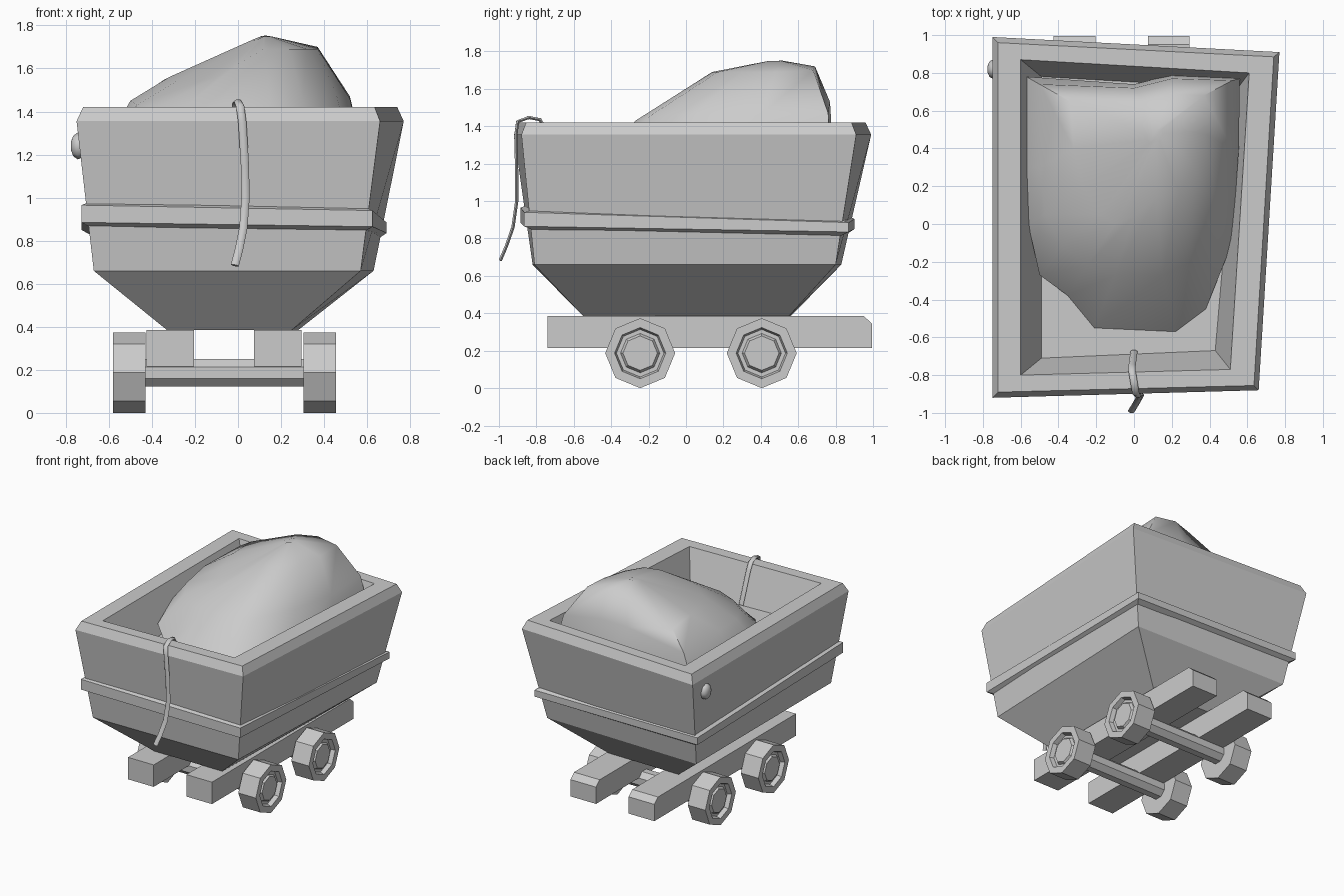
import bpy, bmesh, math
from mathutils import Vector

if "Cube" in bpy.data.objects:
    bpy.data.objects.remove(bpy.data.objects["Cube"])

grey = bpy.data.materials.new("plain grey")
grey.diffuse_color = (0.6, 0.6, 0.6, 1)
grey.use_nodes = True
grey.node_tree.nodes["Principled BSDF"].inputs["Base Color"].default_value = grey.diffuse_color


def make(name, verts, faces, smooth=None):
    me = bpy.data.meshes.new(name)
    me.from_pydata(verts, [], faces)
    bm = bmesh.new()
    bm.from_mesh(me)
    bmesh.ops.recalc_face_normals(bm, faces=bm.faces)
    bm.to_mesh(me)
    bm.free()
    me.materials.append(grey)
    ob = bpy.data.objects.new(name, me)
    bpy.context.collection.objects.link(ob)
    if smooth:
        bpy.context.view_layer.objects.active = ob
        ob.select_set(True)
        bpy.ops.object.shade_smooth_by_angle(angle=math.radians(smooth))
        ob.select_set(False)
    return ob


def loft(name, rings, cap_start=True, cap_end=True, closed=False, smooth=None):
    """Join equal-sized rings of points with quads."""
    n = len(rings[0])
    k = len(rings)
    verts = [p for r in rings for p in r]
    faces = []
    for a in range(k if closed else k - 1):
        b = (a + 1) % k
        for i in range(n):
            j = (i + 1) % n
            faces.append((a * n + i, a * n + j, b * n + j, b * n + i))
    if not closed:
        if cap_start:
            faces.append(tuple(range(n)))
        if cap_end:
            faces.append(tuple(range((k - 1) * n, k * n)))
    return make(name, verts, faces, smooth)


def level(z, *corners):
    return [(x, y, z) for x, y in corners]


# Tub: corners run front left, front right, back right, back left
loft("tub", [
    level(0.385, (-0.33, -0.55), (0.25, -0.55), (0.28, 0.55), (-0.33, 0.56)),
    level(0.66, (-0.67, -0.82), (0.57, -0.81), (0.63, 0.80), (-0.67, 0.83)),
    level(1.355, (-0.75, -0.92), (0.66, -0.88), (0.77, 0.91), (-0.75, 0.99)),
    level(1.42, (-0.72, -0.89), (0.635, -0.855), (0.74, 0.885), (-0.72, 0.96)),
    level(1.42, (-0.60, -0.80), (0.51, -0.77), (0.61, 0.80), (-0.60, 0.87)),
    level(1.13, (-0.49, -0.71), (0.43, -0.67), (0.55, 0.72), (-0.49, 0.78)),
])

# Slanted band around the tub
inner = [(-0.69, -0.84), (0.59, -0.82), (0.66, 0.83), (-0.69, 0.87)]
outer = [(-0.728, -0.885), (0.625, -0.865), (0.69, 0.87), (-0.728, 0.90)]
top = [0.98, 0.955, 0.90, 0.92]
low = [0.885, 0.865, 0.835, 0.85]


def band_ring(corners, heights, dz):
    return [(x, y, z + dz) for (x, y), z in zip(corners, heights)]


loft("band", [band_ring(inner, top, 0), band_ring(outer, top, -0.015),
              band_ring(outer, low, 0), band_ring(inner, low, -0.02)], closed=True)

# Heap of load: three rings rising to a peak
base = [(-.57, .78, 1.33), (-.57, .3, 1.33), (-.56, 0, 1.3), (-.50, -.27, 1.22),
        (-.35, -.38, 1.13), (-.21, -.55, 1.13), (.22, -.57, 1.13), (.38, -.45, 1.13),
        (.52, -.1, 1.2), (.555, .4, 1.3), (.56, .77, 1.3), (.2, .79, 1.2), (0, .74, 1.2)]
middle = [(-.5, .74, 1.44), (-.5, .3, 1.45), (-.47, .05, 1.43), (-.38, -.12, 1.42),
          (-.25, -.22, 1.42), (-.1, -.27, 1.43), (.15, -.27, 1.43), (.3, -.2, 1.45),
          (.46, .05, 1.47), (.52, .4, 1.46), (.52, .76, 1.47), (.2, .77, 1.53), (0, .72, 1.5)]
upper = [(-.34, .65, 1.55), (-.32, .4, 1.56), (-.27, .2, 1.55), (-.18, .05, 1.54),
         (-.1, .0, 1.56), (0, .04, 1.62), (.12, .14, 1.69), (.24, .17, 1.69),
         (.32, .3, 1.69), (.37, .48, 1.69), (.37, .68, 1.70), (.2, .69, 1.72), (.05, .65, 1.71)]
peak = Vector((0.12, 0.48, 1.757))
crest = [tuple(peak + (Vector(p) - peak) * 0.12) for p in upper]
loft("heap", [base, middle, upper, crest], cap_start=False, smooth=60)

# Two long beams under the tub, top back edge chamfered
side = [(-0.74, 0.215), (0.995, 0.215), (0.995, 0.345), (0.95, 0.385), (-0.74, 0.385)]
for name, x0 in (("left_beam", -0.425), ("right_beam", 0.075)):
    loft(name, [[(x, y, z) for y, z in side] for x in (x0, x0 + 0.22)])


def octagon(x, r, y, turn=0.0):
    return [(x, y + r * math.cos(math.tau * i / 8 + turn),
             0.187 + r * math.sin(math.tau * i / 8 + turn)) for i in range(8)]


# Wheels with a groove on the outer face, joined by axles
MID = -0.0625
wheel = [(0.3675, 0.187), (0.5175, 0.187), (0.5175, 0.137), (0.485, 0.127),
         (0.485, 0.105), (0.505, 0.092)]
for end, y in (("front", -0.245), ("back", 0.405)):
    for hand, s in (("left", -1), ("right", 1)):
        loft(f"{end}_{hand}_wheel", [octagon(MID + s * d, r, y) for d, r in wheel])
    loft(f"{end}_axle", [octagon(MID + d, 0.069, y, math.pi / 8) for d in (-0.38, 0.38)])

# Rope hung over the front wall
path = [(0, -.675, 1.14), (-.01, -.75, 1.38), (-.01, -.78, 1.435), (0, -.84, 1.447),
        (.01, -.90, 1.425), (.02, -.91, 1.35), (.032, -.905, 1.15), (.035, -.905, 1.0),
        (.025, -.925, .86), (.005, -.96, .76), (-.015, -.992, .685)]
rings = []
for i, p in enumerate(path):
    t = (Vector(path[min(i + 1, len(path) - 1)]) - Vector(path[max(i - 1, 0)])).normalized()
    u = Vector((1, 0, 0))
    u = (u - t * u.dot(t)).normalized()
    v = t.cross(u)
    rings.append([tuple(Vector(p) + u * 0.019 * math.cos(a) + v * 0.010 * math.sin(a))
                  for a in (k * math.tau / 6 for k in range(6))])
loft("rope", rings, smooth=50)

# Round knob on the left wall
knob = [(-0.71, 0.05), (-0.745, 0.062), (-0.765, 0.048), (-0.775, 0.022)]
loft("knob", [[(x, 0.82 + r * 0.85 * math.cos(math.tau * i / 8),
                1.24 + r * math.sin(math.tau * i / 8)) for i in range(8)]
              for x, r in knob], smooth=50)
